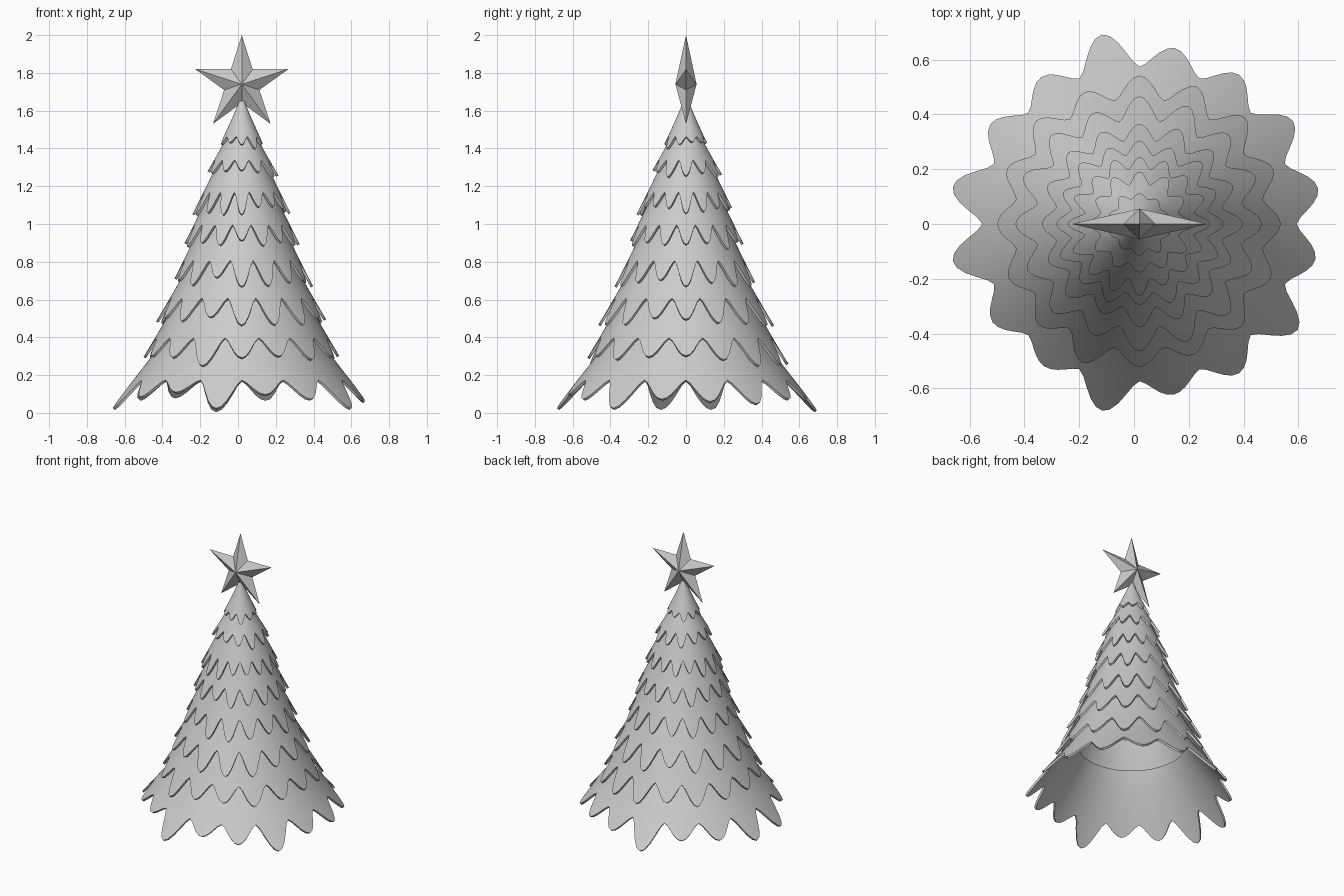
import bpy
import bmesh
import math
import random

default_cube = bpy.data.objects.get("Cube")
if default_cube:
    bpy.data.objects.remove(default_cube, do_unlink=True)

random.seed(4)
AXIS_X = 0.02     # trunk axis
STEPS = 10        # columns per lobe
ROWS = 8          # rows from collar to hem
FLARE = 1.1


def add_object(name, bm):
    bmesh.ops.recalc_face_normals(bm, faces=bm.faces)
    mesh = bpy.data.meshes.new(name)
    bm.to_mesh(mesh)
    bm.free()
    obj = bpy.data.objects.new(name, mesh)
    obj.location.x = AXIS_X
    bpy.context.collection.objects.link(obj)
    return obj


def tier(name, top, tip, notch, reaches, phase):
    """Flared skirt from the top (r, z) to lobed tips around (r, z)."""
    lobes = len(reaches)
    count = lobes * STEPS
    bm = bmesh.new()
    columns = []
    for i in range(count):
        lobe = round(i / STEPS) % lobes
        wave = 0.5 + 0.5 * math.cos(math.tau * i / STEPS)
        hem = notch + (reaches[lobe] - notch) * wave ** 0.8
        angle = phase + math.tau * i / count
        column = []
        for j in range(ROWS + 1):
            s = hem * j / ROWS
            r = top[0] + (tip[0] - top[0]) * s ** FLARE
            z = top[1] + (tip[1] - top[1]) * s
            column.append(bm.verts.new((r * math.cos(angle), r * math.sin(angle), z)))
        columns.append(column)
    for a, b in zip(columns, columns[1:] + columns[:1]):
        for j in range(ROWS):
            bm.faces.new((a[j], a[j + 1], b[j + 1], b[j]))
    obj = add_object(name, bm)

    shell = obj.modifiers.new("Thickness", "SOLIDIFY")
    shell.thickness = 0.014
    shell.offset = 0
    bpy.ops.object.select_all(action="DESELECT")
    obj.select_set(True)
    bpy.context.view_layer.objects.active = obj
    bpy.ops.object.modifier_apply(modifier=shell.name)
    bpy.ops.object.shade_smooth_by_angle(angle=math.radians(40))


# Bottom skirt with uneven lobes, given as tip radii
tip_radii = [.66, .67, .65, .65, .70, .64, .65, .69,
             .69, .64, .62, .69, .63, .65, .69, .65]
bottom_top, bottom_tip = (.36, .46), (.69, .02)
span = bottom_tip[0] - bottom_top[0]
reach = [((r - bottom_top[0]) / span) ** (1 / FLARE) for r in tip_radii]
tier("bottom_tier", bottom_top, bottom_tip, .66, reach, math.pi / 16)

# Upper skirts: top (r, z), tip (r, z), notch fraction, lobe count
upper = [
    ((.31, .66), (.54, .25), .65, 16),
    ((.25, .84), (.46, .46), .62, 16),
    ((.20, 1.03), (.37, .67), .63, 16),
    ((.155, 1.20), (.31, .87), .63, 16),
    ((.10, 1.38), (.255, 1.05), .65, 16),
    ((.055, 1.50), (.19, 1.25), .66, 12),
    ((.008, 1.65), (.118, 1.40), .76, 10),
]
for n, (top, tip, notch, lobes) in enumerate(upper, 2):
    reach = [random.uniform(.87, 1.02) for _ in range(lobes)]
    tier(f"tier_{n}", top, tip, notch, reach, -math.pi / 2)

# Faceted five-pointed star
bm = bmesh.new()
rim = []
for i in range(10):
    r = .098 if i % 2 else .26
    a = math.pi / 2 + math.tau * i / 10
    rim.append(bm.verts.new((r * math.cos(a), 0, r * math.sin(a))))
for depth in (-.056, .056):
    centre = bm.verts.new((0, depth, 0))
    for a, b in zip(rim, rim[1:] + rim[:1]):
        bm.faces.new((a, b, centre))
star = add_object("star", bm)
star.location.z = 1.74
